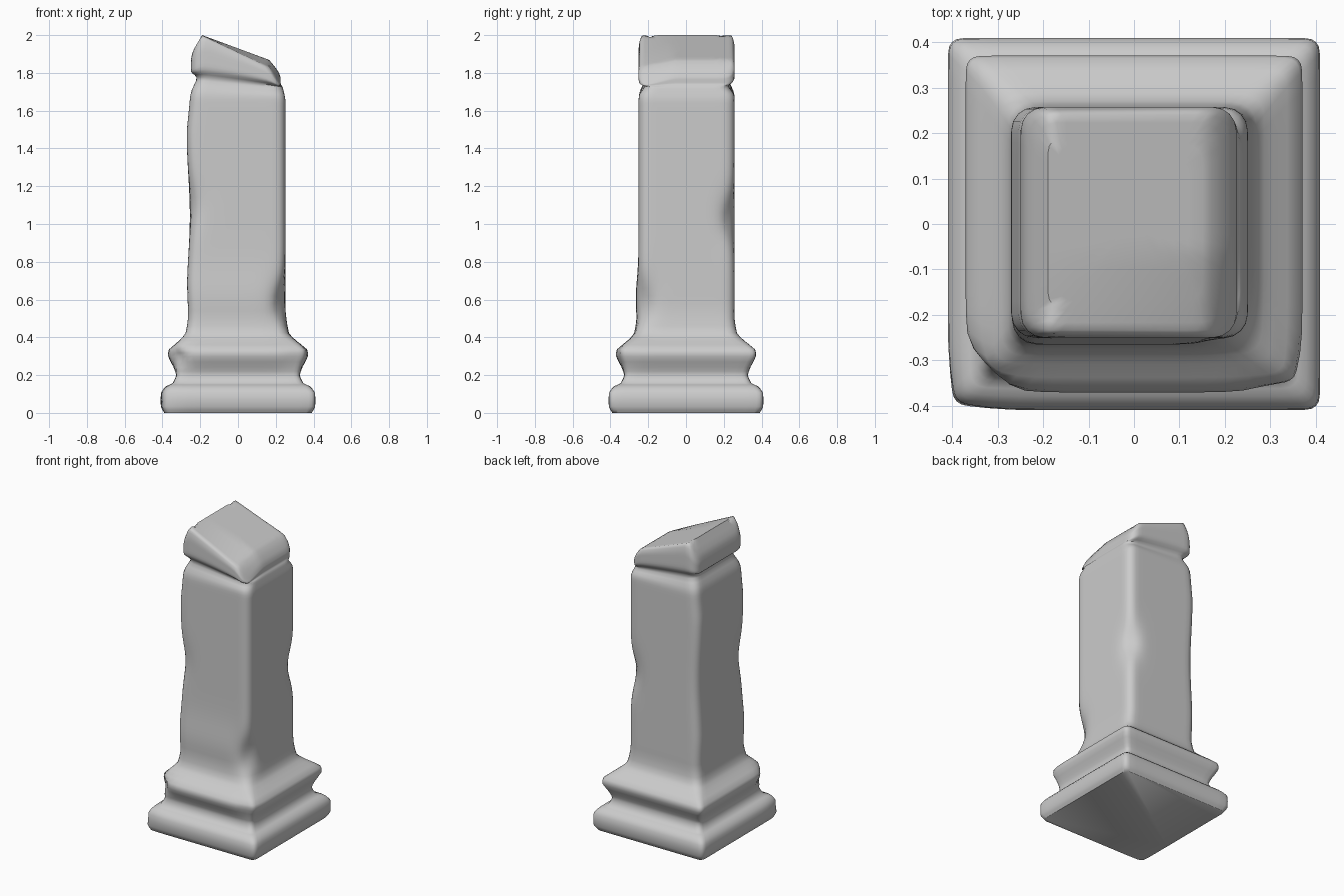
import bpy, bmesh, math
from mathutils import Vector

if "Cube" in bpy.data.objects:
    bpy.data.objects.remove(bpy.data.objects["Cube"])

# Half-width of the moulded base against height
PROFILE = [(0, .39), (.03, .41), (.11, .41), (.143, .38), (.155, .345), (.2, .325),
           (.24, .34), (.3, .372), (.335, .37), (.385, .305), (.42, .268), (.5, .256)]

# Chips: centre, push towards the axis
CHIPS = [((-.37, -.37, .3), .08), ((.34, -.37, .3), .03), ((-.4, -.4, .08), .02),
         ((.25, -.25, .58), .05), ((.25, .26, 1.03), .045), ((-.25, -.25, 1.1), .02)]


def roof(x, y):
    """Height of the broken slanted top."""
    left = 2 - max(0, -.19 - x) * 1.7
    right = 2 - .37 * max(0, x + .19) - max(0, x - .165) * .8
    return min(left, right) - .6 * max(0, x + .2) * max(0, -.06 - y)


def section(z):
    """Left, right, front, back and corner radius at height z."""
    if z <= .5:
        h = PROFILE[-1][1]
        for (z0, h0), (z1, h1) in zip(PROFILE, PROFILE[1:]):
            if z0 <= z <= z1:
                h = h0 + (h1 - h0) * (z - z0) / (z1 - z0)
                break
        grow = max(0, min(1, (z - .36) / .06))
        return -h - .008 * grow, h, -h - .005 * grow, h, .03 + .02 * grow
    groove = .033 * math.exp(-((z - 1.75) / .04) ** 2)
    lip = max(0, z - 1.95) * .2
    wave = .008 * math.cos((z - .62) * 7.4) * min(1, (z - .5) * 5)
    fade = max(0, min(1, (1.75 - z) * 4))
    left = .25 + (.013 + wave) * fade
    right = .251 - .025 * max(0, min(1, (z - 1.66) / .16))
    front = .251 + .015 * math.exp(-((z - .6) / .15) ** 2)
    return -left + groove + lip, right - lip, -front + groove + lip, .258 - groove - lip, .05


def outline(x0, x1, y0, y1, r, side=14, arc=4):
    """Rounded rectangle with a fixed point count."""
    pts = []
    corners = [(x1 - r, y0 + r), (x1 - r, y1 - r), (x0 + r, y1 - r), (x0 + r, y0 + r)]
    for k, c in enumerate(corners):
        for i in range(arc + 1):
            t = math.pi / 2 * (k - 1 + i / arc)
            pts.append(Vector(c) + r * Vector((math.cos(t), math.sin(t))))
        end = Vector(corners[(k + 1) % 4]) + (pts[-1] - Vector(c))
        start = pts[-1].copy()
        pts += [start.lerp(end, i / side) for i in range(1, side)]
    return pts


def place(p, z):
    x, y = p
    if z > 1.75:
        z = 1.75 + (z - 1.75) * (roof(x, y) - 1.75) * 4
    z -= .1 * x * math.exp(-((z - 1.75) / .05) ** 2)   # tilted groove
    v = Vector((x, y, z))
    push = Vector((0, 0, 0))
    for c, depth in CHIPS:
        d = v - Vector(c)
        if c[2] > .4:
            d.z *= .55
        push -= Vector((c[0], c[1], 0)).normalized() * depth * math.exp(-(d.length / .07) ** 2)
    return v + push


# Heights: profile points with extra steps, then the long shaft and cap
heights = []
for (z0, h0), (z1, h1) in zip(PROFILE, PROFILE[1:]):
    heights += [z0, (z0 + z1) / 2]
heights += [.5 + .04 * i for i in range(29)] + [1.64 + .02 * i for i in range(18)] + [1.99]

bm = bmesh.new()
loops = [[bm.verts.new(place(p, z)) for p in outline(*section(z))] for z in heights]

# Slanted top closed with shrinking loops, one of them on the ridge
top = outline(*section(2))
for s in (.97, .9, .79, .7, .55, .4, .25, .1):
    loops.append([bm.verts.new(place(p * s, 2)) for p in top])

for a, b in zip(loops, loops[1:]):
    for i in range(len(a)):
        j = (i + 1) % len(a)
        bm.faces.new((a[i], a[j], b[j], b[i]))
bm.faces.new(loops[-1])
bm.faces.new(list(reversed(loops[0])))

# Soften the stone, keeping the foot flat
for _ in range(2):
    bmesh.ops.smooth_vert(bm, verts=[v for l in loops[1:-8] for v in l], factor=.3,
                          use_axis_x=True, use_axis_y=True, use_axis_z=True)
bmesh.ops.recalc_face_normals(bm, faces=bm.faces[:])

mesh = bpy.data.meshes.new("broken_pillar")
bm.to_mesh(mesh)
bm.free()
pillar = bpy.data.objects.new("broken_pillar", mesh)
bpy.context.collection.objects.link(pillar)
bpy.context.view_layer.objects.active = pillar
pillar.select_set(True)
bpy.ops.object.shade_smooth_by_angle(angle=math.radians(50))
